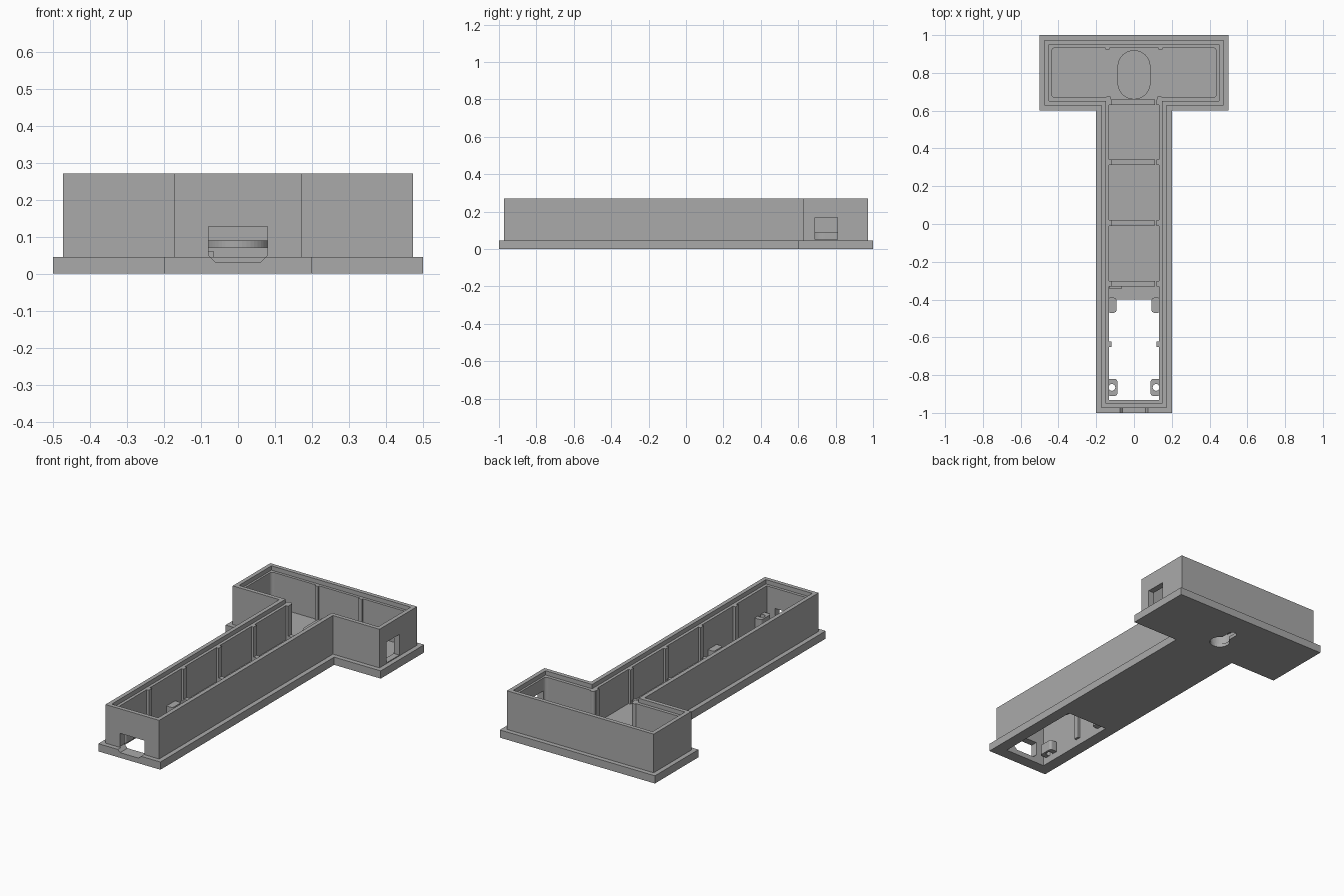
import bpy, bmesh, math

cube = bpy.data.objects.get("Cube")
if cube:
    bpy.data.objects.remove(cube, do_unlink=True)

grey = bpy.data.materials.new("plain grey")
grey.use_nodes = True
grey.diffuse_color = (0.4, 0.4, 0.4, 1)
grey.node_tree.nodes["Principled BSDF"].inputs["Base Color"].default_value = (0.4, 0.4, 0.4, 1)


def prism(name, outline, low, high, axis="z"):
    """Extrude a 2D outline along z, x or y."""
    place = {"z": lambda a, b, c: (a, b, c),
             "x": lambda a, b, c: (c, a, b),
             "y": lambda a, b, c: (a, c, b)}[axis]
    bm = bmesh.new()
    rings = [[bm.verts.new(place(a, b, c)) for a, b in outline] for c in (low, high)]
    bm.faces.new(rings[0])
    bm.faces.new(rings[1])
    n = len(outline)
    for i in range(n):
        j = (i + 1) % n
        bm.faces.new((rings[0][i], rings[0][j], rings[1][j], rings[1][i]))
    bmesh.ops.recalc_face_normals(bm, faces=bm.faces)
    mesh = bpy.data.meshes.new(name)
    bm.to_mesh(mesh)
    bm.free()
    mesh.materials.append(grey)
    obj = bpy.data.objects.new(name, mesh)
    bpy.context.collection.objects.link(obj)
    return obj


def rect(x0, x1, y0, y1):
    return [(x0, y0), (x1, y0), (x1, y1), (x0, y1)]


def rounded(x0, x1, y0, y1, r, steps=8):
    """Rectangle with rounded corners; a large radius gives a capsule."""
    points = []
    corners = [(x1 - r, y1 - r), (x0 + r, y1 - r), (x0 + r, y0 + r), (x1 - r, y0 + r)]
    for k, (cx, cy) in enumerate(corners):
        for i in range(steps + 1):
            a = math.pi / 2 * (k + i / steps)
            p = (cx + r * math.cos(a), cy + r * math.sin(a))
            if not points or math.dist(p, points[-1]) > 1e-5:
                points.append(p)
    if math.dist(points[0], points[-1]) < 1e-5:
        points.pop()
    return points


def tee(d):
    """T outline, moved inward by d."""
    head, stem, neck = 0.5 - d, 0.2 - d, 0.6 + d
    right = [(stem, -1 + d), (stem, neck), (head, neck), (head, 1 - d)]
    return right + [(-x, y) for x, y in reversed(right)]


def cut(targets, cutter):
    """Subtract the cutter from every target, then remove it."""
    for obj in targets:
        mod = obj.modifiers.new("cut", "BOOLEAN")
        mod.operation = "DIFFERENCE"
        mod.solver = "EXACT"
        mod.object = cutter
        bpy.context.view_layer.objects.active = obj
        bpy.ops.object.modifier_apply(modifier=mod.name)
    bpy.data.objects.remove(cutter, do_unlink=True)


FLOOR, TOP, LEDGE = 0.045, 0.27, 0.245

# Base plate and surrounding wall
plate = prism("base_plate", tee(0), 0, FLOOR)
wall = prism("outer_wall", tee(0.027), FLOOR, TOP)
cut([wall], prism("stem_cavity", rect(-0.132, 0.132, -0.932, 0.8), 0, 0.4))
cut([wall], prism("head_cavity", rounded(-0.437, 0.437, 0.67, 0.933, 0.02), -0.1, 0.5))
cut([wall], prism("lid_rebate", tee(0.051), LEDGE, 0.4))

# Battery bay opening in the base
cut([plate], prism("bay_opening", rect(-0.132, 0.132, -0.932, -0.4), -0.1, 0.2))

# Front port with chamfered lower corners, and side port
port = [(-0.08, 0.127), (-0.08, 0.05), (-0.06, 0.03),
        (0.06, 0.03), (0.08, 0.05), (0.08, 0.127)]
cut([plate, wall], prism("front_port", port, -1.1, -0.9, "y"))
cut([wall], prism("side_port", rect(0.69, 0.81, 0.05, 0.17), 0.4, 0.6, "x"))

# Hanging hole housing with its pocket, entry hole and slot
housing = prism("hanger_housing", rounded(-0.087, 0.087, 0.66, 0.92, 0.087, 12), FLOOR, 0.09)
cut([plate, housing], prism("hanger_pocket", rounded(-0.07, 0.07, 0.677, 0.903, 0.07, 12), 0.02, 0.078))
cut([plate], prism("entry_hole", rounded(-0.055, 0.055, 0.68, 0.79, 0.055), -0.1, 0.03))
cut([plate], prism("hanger_slot", rounded(-0.024, 0.024, 0.72, 0.865, 0.024), -0.1, 0.03))

# Low ridges across the stem floor
for i, y in enumerate((0.645, 0.327, 0.005, -0.317)):
    prism(f"floor_ridge_{i + 1}", rect(-0.13, 0.11, y - 0.014, y + 0.014), FLOOR, 0.07)
prism("ridge_foot", rect(-0.13, -0.065, -0.345, -0.33), FLOOR, 0.06)

for side, s in (("left", 1), ("right", -1)):
    def span(a, b, y0, y1):
        return rect(min(s * a, s * b), max(s * a, s * b), y0, y1)

    # Upright posts along the stem wall
    for i, y in enumerate((0.645, 0.327, 0.005, -0.317, -0.637)):
        prism(f"{side}_post_{i + 1}", span(0.118, 0.14, y - 0.015, y + 0.015), 0.04, LEDGE)

    # Posts in the head: rear wall and neck corner
    prism(f"{side}_rear_post", span(0.13, 0.152, 0.924, 0.94), FLOOR, LEDGE)
    prism(f"{side}_neck_post", rounded(s * 0.135 - 0.014, s * 0.135 + 0.014, 0.65, 0.678, 0.014),
          FLOOR, LEDGE)

    # Screw bosses near the front
    x0, x1 = sorted((s * 0.088, s * 0.14))
    boss = prism(f"{side}_screw_boss", rounded(x0, x1, -0.91, -0.82, 0.015), 0.04, 0.1)
    cx = s * 0.117
    cut([boss], prism("screw_hole", rounded(cx - 0.018, cx + 0.018, -0.883, -0.847, 0.018), 0, 0.2))

    # Rounded support tabs at the back of the bay
    x0, x1 = sorted((s * 0.093, s * 0.14))
    prism(f"{side}_bay_tab", rounded(x0, x1, -0.47, -0.39, 0.015), 0.03, 0.08)
